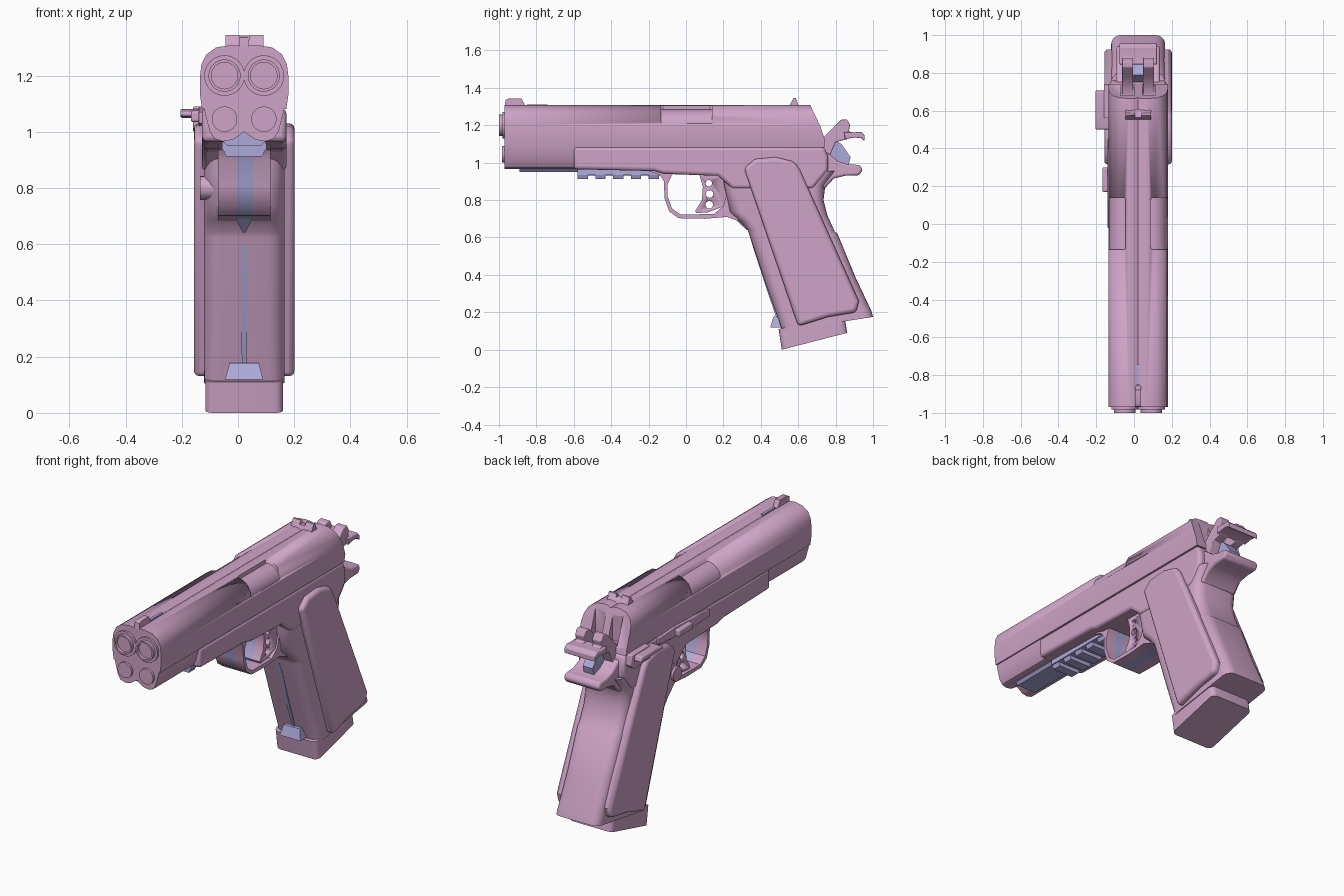
import bpy, bmesh, math
from mathutils import Vector

CX = 0.022  # centre plane of the twin body


def material(name, rgb):
    m = bpy.data.materials.new(name)
    m.diffuse_color = (*rgb, 1)
    return m


PINK = material("mauve pink", (0.62, 0.37, 0.57))
BLUE = material("lavender blue", (0.42, 0.40, 0.70))


def finish(name, bm, mat, bevel=0, seg=3):
    bmesh.ops.recalc_face_normals(bm, faces=bm.faces)
    me = bpy.data.meshes.new(name)
    bm.to_mesh(me)
    bm.free()
    ob = bpy.data.objects.new(name, me)
    bpy.context.collection.objects.link(ob)
    me.materials.append(mat)
    if bevel:
        b = ob.modifiers.new("bevel", 'BEVEL')
        b.width, b.segments, b.limit_method = bevel, seg, 'ANGLE'
        b.angle_limit = math.radians(40)
    bpy.context.view_layer.objects.active = ob
    for o in bpy.context.selected_objects:
        o.select_set(False)
    ob.select_set(True)
    bpy.ops.object.shade_smooth_by_angle(angle=math.radians(35))
    return ob


def loft(name, rings, mat, bevel=0):
    bm = bmesh.new()
    vs = [[bm.verts.new(p) for p in r] for r in rings]
    n = len(vs[0])
    for a, b in zip(vs, vs[1:]):
        for i in range(n):
            bm.faces.new((a[i], a[(i + 1) % n], b[(i + 1) % n], b[i]))
    bm.faces.new(vs[0])
    bm.faces.new(vs[-1])
    return finish(name, bm, mat, bevel)


def side(name, pts, x0, x1, mat=PINK, bevel=0):
    """Side profile (y, z) extruded across x."""
    return loft(name, [[(x, y, z) for y, z in pts] for x in (x0, x1)], mat, bevel)


def along(name, half, y0, y1, mat=PINK, rear=None, bevel=0):
    """Half cross-section (dx, z), mirrored about the centre plane, run along y."""
    full = [(CX + d, z) for d, z in half] + [(CX - d, z) for d, z in reversed(half) if d > 0]
    rear = rear or (lambda z: y1)
    return loft(name, [[(x, y0, z) for x, z in full],
                       [(x, rear(z), z) for x, z in full]], mat, bevel)


def box(name, x0, x1, y0, y1, z0, z1, mat=PINK, bevel=0):
    return side(name, [(y0, z0), (y1, z0), (y1, z1), (y0, z1)], x0, x1, mat, bevel)


def rod(name, c, r, a0, a1, axis='y', mat=PINK, n=40, bore=0):
    def ring(rad, a):
        out = []
        for i in range(n):
            u, v = rad * math.cos(math.tau * i / n), rad * math.sin(math.tau * i / n)
            out.append((c[0] + u, a, c[1] + v) if axis == 'y' else (a, c[0] + u, c[1] + v))
        return out
    rings = [ring(r, a1), ring(r, a0)]
    if bore:
        rings += [ring(bore, a0), ring(bore, a0 + 0.06)]
    return loft(name, rings, mat)


def cut(ob, cutters):
    for c in cutters:
        c.hide_render = True
        m = ob.modifiers.new("cut", 'BOOLEAN')
        m.operation, m.object, m.solver = 'DIFFERENCE', c, 'EXACT'
    dg = bpy.context.evaluated_depsgraph_get()
    me = bpy.data.meshes.new_from_object(ob.evaluated_get(dg))
    ob.modifiers.clear()
    ob.data = me
    for c in cutters:
        bpy.data.objects.remove(c)


# Slide with sloped rear, two ejection ports and hammer slots
def slide_rear(z):
    return 0.74 if z < 1.15 else 0.74 - (z - 1.15) * 0.48


slide = along("slide", [(0, 1.298), (0.015, 1.306), (0.05, 1.308), (0.1, 1.3), (0.135, 1.275),
                        (0.152, 1.24), (0.157, 1.2), (0.157, 1.13), (0.15, 1.082), (0, 1.082)],
              -0.97, 0.74, rear=slide_rear)
cutters = []
for s in (1, -1):
    cutters.append(box("port_cutter", CX + s * 0.066, CX + s * 0.3, -0.135, 0.14, 1.208, 1.5,
                       bevel=0.012))
    cutters.append(box("slot_cutter", CX + s * 0.022, CX + s * 0.09, 0.68, 0.9, 1.12, 1.5))
cut(slide, cutters)
along("slide_nose", [(0, 1.2), (0.145, 1.2), (0.152, 1.13), (0.138, 1.06), (0.122, 1.0),
                     (0.105, 0.975), (0.075, 0.966), (0.04, 0.972), (0, 1.0)], -0.97, -0.585)

# Twin barrels, bushings, spring plugs and chambers
for s, tag in ((1, "right"), (-1, "left")):
    x = CX + s * 0.07
    rod("bushing_" + tag, (x, 1.2), 0.072, -0.982, -0.9)
    rod("barrel_" + tag, (x, 1.2), 0.057, -1.0, -0.9, bore=0.047)
    rod("spring_plug_" + tag, (x, 1.045), 0.045, -0.984, -0.9)
    rod("chamber_" + tag, (x, 1.2), 0.083, -0.15, 0.16)

# Sights
side("front_sight", [(-0.97, 1.29), (-0.965, 1.335), (-0.95, 1.343), (-0.88, 1.343), (-0.85, 1.29)],
     0.005, 0.037)
box("front_sight_strip", 0.014, 0.03, -0.85, -0.74, 1.29, 1.31, BLUE)
rear_sight = side("rear_sight", [(0.55, 1.29), (0.555, 1.31), (0.575, 1.345), (0.587, 1.345),
                                 (0.6, 1.31), (0.615, 1.29)], -0.045, 0.09)
cut(rear_sight, [box("notch_cutter", 0.005, 0.04, 0.5, 0.7, 1.325, 1.4)])

# Frame body
side("frame", [(-0.6, 1.083), (-0.6, 0.965), (-0.17, 0.955), (-0.12, 0.94), (0.17, 0.93),
               (0.25, 0.86), (0.68, 0.86), (0.76, 0.96), (0.76, 1.03), (0.74, 1.083)],
     CX - 0.15, CX + 0.15, bevel=0.018)

# Accessory rail and front strip
along("rail", [(0, 0.99), (0.078, 0.965), (0.08, 0.935), (0, 0.932)], -0.58, -0.12, BLUE)
for i in range(5):
    y = -0.58 + i * 0.095
    along(f"rail_tooth_{i}", [(0, 0.95), (0.078, 0.945), (0.065, 0.912), (0, 0.912)],
          y, y + 0.055, BLUE)
along("front_rail_strip", [(0, 1.01), (0.075, 0.968), (0.06, 0.95), (0, 0.95)], -0.89, -0.56, BLUE)


# Grip: rounded sections between front strap and back strap
def grip_ring(f, b, hw, r):
    f, b = Vector((0, *f)), Vector((0, *b))
    length = (b - f).length
    out = []
    for sx, sy, start in ((1, 1, 0), (-1, 1, 90), (-1, -1, 180), (1, -1, 270)):
        for k in range(6):
            a = math.radians(start + k * 18)
            t = length / 2 + sy * (length / 2 - r) + r * math.sin(a)
            p = f + (b - f) * (t / length)
            out.append((CX + sx * (hw - r) + r * math.cos(a), p.y, p.z))
    return out


rows = [((0.515, 0.10), (1.0, 0.175), 0.143, 0.05), ((0.505, 0.13), (0.99, 0.21), 0.143, 0.055),
        ((0.43, 0.34), (0.905, 0.39), 0.143, 0.06), ((0.335, 0.625), (0.81, 0.62), 0.143, 0.06),
        ((0.33, 0.64), (0.795, 0.632), 0.143, 0.06), ((0.29, 0.685), (0.755, 0.72), 0.143, 0.06),
        ((0.235, 0.735), (0.735, 0.80), 0.143, 0.06), ((0.21, 0.85), (0.745, 0.88), 0.143, 0.06),
        ((0.19, 0.95), (0.80, 0.955), 0.143, 0.05)]
loft("grip_frame", [grip_ring(*r) for r in rows], PINK)

# Grip panels
panel = [(0.31, 0.97), (0.37, 1.02), (0.48, 1.03), (0.58, 1.005), (0.61, 0.96), (0.925, 0.26),
         (0.91, 0.2), (0.76, 0.175), (0.6, 0.125)]
for s, tag in ((1, "right"), (-1, "left")):
    side("grip_panel_" + tag, panel, CX + s * 0.1, CX + s * 0.179, bevel=0.02)

# Beavertail grip safety
side("beavertail", [(0.7, 1.06), (0.76, 1.05), (0.81, 1.01), (0.86, 0.992), (0.93, 0.987),
                    (0.945, 0.96), (0.925, 0.932), (0.85, 0.93), (0.79, 0.915), (0.74, 0.86),
                    (0.68, 0.86)], CX - 0.115, CX + 0.115, bevel=0.012)

# Magazine base
loft("magazine_base", [grip_ring((0.512, 0.0), (0.862, 0.09), 0.138, 0.03),
                       grip_ring((0.495, 0.11), (0.845, 0.19), 0.138, 0.03)], PINK)

# Trigger guard: pink sides with a blue centre band
guard = [(-0.2, 0.955), (-0.14, 0.935), (-0.118, 0.9), (-0.115, 0.81), (-0.09, 0.74), (-0.04, 0.703),
         (0.1, 0.7), (0.22, 0.71), (0.3, 0.68), (0.3, 0.8), (0.22, 0.85), (0.2, 0.77), (0.15, 0.725),
         (-0.03, 0.723), (-0.075, 0.755), (-0.098, 0.82), (-0.1, 0.88), (-0.08, 0.925), (-0.06, 0.955)]
trigger = [(0.07, 0.94), (0.09, 0.87), (0.085, 0.8), (0.05, 0.742), (0.055, 0.73), (0.12, 0.735),
           (0.21, 0.77), (0.22, 0.94)]
for tag, x0, x1, mat in (("left", -0.072, -0.006, PINK), ("centre", -0.006, 0.056, BLUE),
                         ("right", 0.056, 0.116, PINK)):
    side("trigger_guard_" + tag, guard, x0, x1, mat)
    blade = side("trigger_" + tag, trigger, x0 + 0.01 * (tag == "left"),
                 x1 - 0.01 * (tag == "right"), mat)
    cut(blade, [rod("hole_cutter", c, r, -0.3, 0.3, 'x', n=20) for c, r in
                (((0.122, 0.89), 0.017), ((0.126, 0.832), 0.02), ((0.124, 0.775), 0.02))])

# Blue inlays down the front strap and the magazine lip
loft("strap_wedge", [[(-0.012, 0.26, 0.7), (0.056, 0.26, 0.7), (0.056, 0.34, 0.7), (-0.012, 0.34, 0.7)],
                     [(0.018, 0.325, 0.64), (0.026, 0.325, 0.64), (0.026, 0.36, 0.64),
                      (0.018, 0.36, 0.64)]], BLUE)
loft("strap_inlay", [[(CX - w, y, z), (CX + w, y, z), (CX + w, y + 0.04, z), (CX - w, y + 0.04, z)]
                     for w, y, z in ((0.002, 0.334, 0.63), (0.013, 0.361, 0.54), (0.01, 0.429, 0.33),
                                     (0.008, 0.49, 0.15))], BLUE)
loft("magazine_lip", [[(CX - w, y, z), (CX + w, y, z), (CX + w, 0.53, z), (CX - w, 0.53, z)]
                      for w, y, z in ((0.068, 0.45, 0.118), (0.052, 0.468, 0.178))], BLUE)

# Twin hammers, joined spur and blue spacer
hammer = [(0.68, 1.12), (0.73, 1.13), (0.78, 1.18), (0.83, 1.23), (0.86, 1.232), (0.878, 1.2),
          (0.87, 1.17), (0.9, 1.15), (0.86, 1.125), (0.8, 1.11), (0.77, 1.04), (0.7, 1.04)]
for s, tag in ((1, "right"), (-1, "left")):
    side("hammer_" + tag, hammer, CX + s * 0.026, CX + s * 0.085, bevel=0.004)
side("hammer_spur", [(0.845, 1.165), (0.9, 1.162), (0.935, 1.165), (0.955, 1.145), (0.955, 1.115),
                     (0.94, 1.13), (0.9, 1.135), (0.85, 1.125)], CX - 0.1, CX + 0.1, bevel=0.004)
side("hammer_spacer", [(0.75, 1.05), (0.79, 1.125), (0.83, 1.1), (0.88, 1.03), (0.87, 0.99),
                       (0.8, 1.0)], CX - 0.032, CX + 0.032, BLUE)

# Left-side controls
side("thumb_safety", [(0.5, 1.055), (0.5, 1.07), (0.56, 1.082), (0.7, 1.08), (0.71, 1.05), (0.62, 1.05)],
     -0.205, -0.12, bevel=0.008)
side("safety_plate", [(0.56, 1.01), (0.56, 1.09), (0.73, 1.09), (0.74, 1.03), (0.7, 1.0)],
     -0.16, -0.1, bevel=0.006)
side("slide_stop", [(-0.02, 1.03), (-0.02, 1.07), (0.3, 1.09), (0.45, 1.08), (0.45, 1.04), (0.2, 1.02)],
     -0.14, -0.1, bevel=0.004)
box("slide_stop_thumbpiece", -0.168, -0.1, 0.17, 0.3, 1.035, 1.075, bevel=0.008)
rod("magazine_release", (0.27, 0.8), 0.042, -0.135, -0.05, 'x', n=28)
